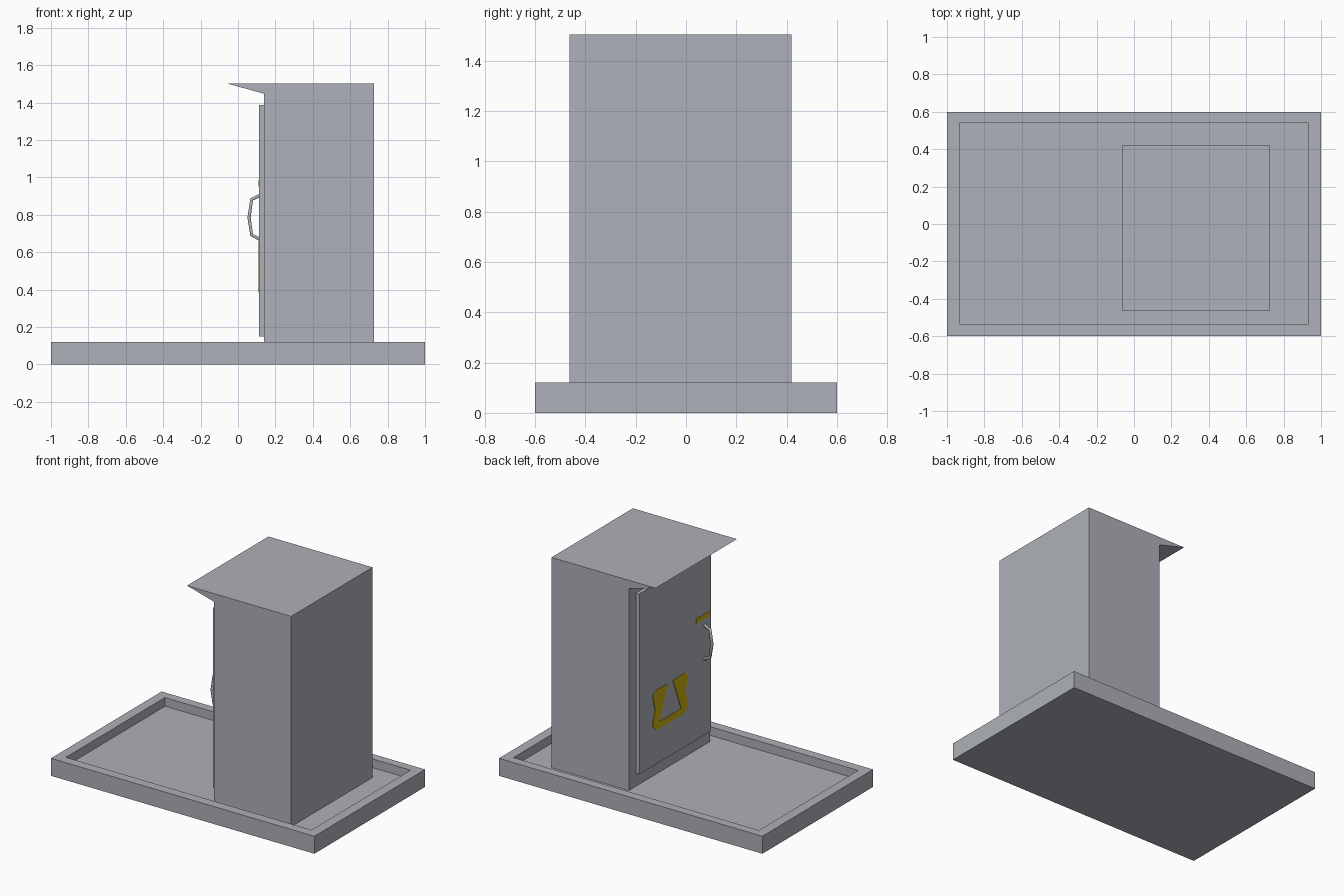
import bpy, bmesh

if "Cube" in bpy.data.objects:
    bpy.data.objects.remove(bpy.data.objects["Cube"])


def material(name, rgb):
    m = bpy.data.materials.new(name)
    m.diffuse_color = (*rgb, 1)
    m.use_nodes = True
    m.node_tree.nodes["Principled BSDF"].inputs["Base Color"].default_value = m.diffuse_color
    return m


grey = material("steel grey", (0.42, 0.44, 0.48))
yellow = material("hazard yellow", (0.61, 0.43, 0.005))


def finish(name, bm, mat):
    bmesh.ops.recalc_face_normals(bm, faces=bm.faces)
    me = bpy.data.meshes.new(name)
    bm.to_mesh(me)
    bm.free()
    me.materials.append(mat)
    ob = bpy.data.objects.new(name, me)
    bpy.context.collection.objects.link(ob)
    return ob


def prism(name, points, offset, mat):
    """Closed solid from a planar outline pushed along offset."""
    bm = bmesh.new()
    face = bm.faces.new([bm.verts.new(p) for p in points])
    ext = bmesh.ops.extrude_face_region(bm, geom=[face], use_keep_orig=True)
    moved = [g for g in ext["geom"] if isinstance(g, bmesh.types.BMVert)]
    bmesh.ops.translate(bm, verts=moved, vec=offset)
    return finish(name, bm, mat)


# Tray base: outer wall, flat rim, sunken floor, underside
bm = bmesh.new()


def loop(x0, x1, y0, y1, z):
    return [bm.verts.new(p) for p in
            ((x0, y0, z), (x1, y0, z), (x1, y1, z), (x0, y1, z))]


rings = [loop(-1, 1, -0.6, 0.6, 0), loop(-1, 1, -0.6, 0.6, 0.12),
         loop(-0.932, 0.932, -0.535, 0.54, 0.12),
         loop(-0.932, 0.932, -0.535, 0.54, 0.06)]
for a, b in zip(rings, rings[1:]):
    for i in range(4):
        j = (i + 1) % 4
        bm.faces.new((a[i], a[j], b[j], b[i]))
bm.faces.new(rings[0])
bm.faces.new(rings[-1])
finish("tray_base", bm, grey)

# Cabinet with wedge canopy over the door
profile = [(0.14, 0.06), (0.727, 0.06), (0.727, 1.503), (-0.063, 1.503), (0.14, 1.447)]
prism("cabinet", [(x, -0.462, z) for x, z in profile], (0, 0.882, 0), grey)

# Door panel
door_x = 0.113
door = [(-0.43, 0.15), (0.344, 0.15), (0.344, 1.387), (-0.43, 1.387)]
prism("door", [(door_x, y, z) for y, z in door], (0.03, 0, 0), grey)

# Bowed door handle
cu = bpy.data.curves.new("door_handle", 'CURVE')
cu.dimensions = '3D'
cu.bevel_depth = 0.01
cu.bevel_resolution = 1
cu.use_fill_caps = True
path = [(0.12, 0.905), (0.073, 0.882), (0.059, 0.785), (0.073, 0.692), (0.12, 0.668)]
sp = cu.splines.new('POLY')
sp.points.add(len(path) - 1)
for p, (x, z) in zip(sp.points, path):
    p.co = (x, -0.365, z, 1)
cu.materials.append(grey)
bpy.context.collection.objects.link(bpy.data.objects.new("door_handle", cu))

# Small marking plate above the handle
plate = [(-0.27, 0.95), (-0.41, 0.95), (-0.41, 0.982), (-0.27, 0.982)]
prism("small_marking", [(door_x, y, z) for y, z in plate], (-0.004, 0, 0), yellow)

# Large warning marking with a tapered opening, mirrored halves
half = [(0, 0.385), (0.15, 0.385), (0.187, 0.415), (0.19, 0.45), (0.162, 0.53),
        (0.185, 0.60), (0.183, 0.64), (0.15, 0.66), (0.03, 0.655),
        (0.118, 0.43), (0, 0.43)]
for side, label in ((1, "left"), (-1, "right")):
    prism("warning_marking_" + label,
          [(door_x, 0.013 + side * y, z) for y, z in half], (-0.004, 0, 0), yellow)
